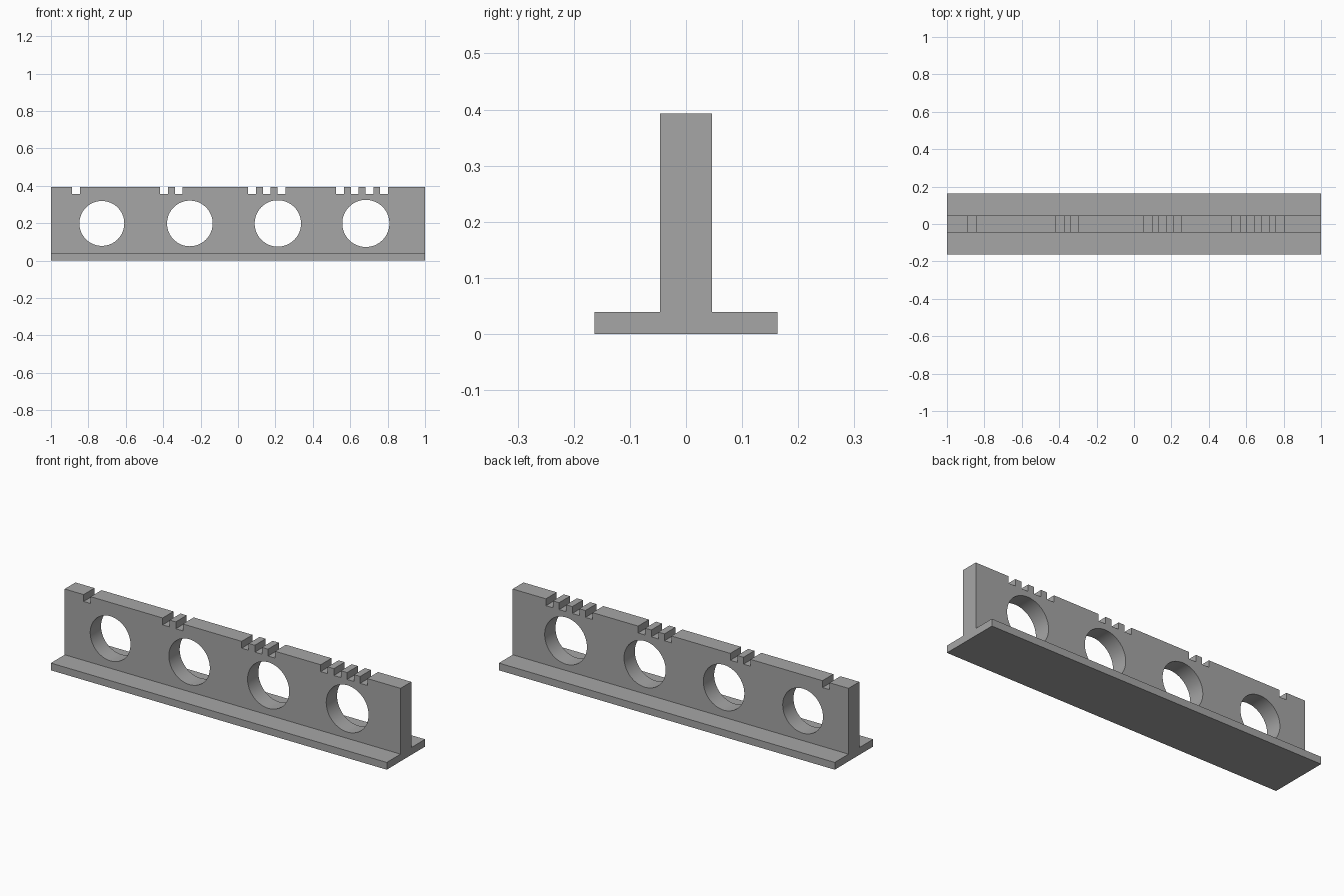
import bpy, bmesh, math
from mathutils import Matrix, Vector

if "Cube" in bpy.data.objects:
    bpy.data.objects.remove(bpy.data.objects["Cube"])

HALF_LEN, TOP = 1.0, 0.393
FLANGE_Y, FLANGE_Z, WEB_Y = 0.163, 0.039, 0.046
PITCH = 0.4705

grey = bpy.data.materials.new("mid grey")
grey.diffuse_color = (0.38, 0.38, 0.38, 1)
grey.use_nodes = True
grey.node_tree.nodes["Principled BSDF"].inputs["Base Color"].default_value = grey.diffuse_color


def add_object(name, bm):
    bmesh.ops.recalc_face_normals(bm, faces=bm.faces)
    mesh = bpy.data.meshes.new(name)
    bm.to_mesh(mesh)
    bm.free()
    mesh.materials.append(grey)
    obj = bpy.data.objects.new(name, mesh)
    bpy.context.collection.objects.link(obj)
    return obj


# Inverted T bar: half profile mirrored in y, extruded along x
half = [(FLANGE_Y, 0), (FLANGE_Y, FLANGE_Z), (WEB_Y, FLANGE_Z), (WEB_Y, TOP)]
profile = half + [(-y, z) for y, z in reversed(half)]
bm = bmesh.new()
face = bm.faces.new([bm.verts.new((-HALF_LEN, y, z)) for y, z in profile])
ext = bmesh.ops.extrude_face_region(bm, geom=[face])
bmesh.ops.translate(bm, vec=(2 * HALF_LEN, 0, 0),
                    verts=[v for v in ext["geom"] if isinstance(v, bmesh.types.BMVert)])
bar = add_object("gauge_bar", bm)

# Cutters: four slightly growing holes, each with one more notch above it
bm = bmesh.new()
for i in range(4):
    radius = 0.12 + 0.002 * i
    bmesh.ops.create_cone(
        bm, cap_ends=True, segments=64, radius1=radius, radius2=radius, depth=0.3,
        matrix=Matrix.Translation((-0.728 + PITCH * i, 0, 0.199)) @ Matrix.Rotation(math.pi / 2, 4, 'X'))
    for j in range(i + 1):
        centre = Vector((-0.866 + PITCH * i + 0.0785 * j, 0, 0.356 + 0.05))
        bmesh.ops.create_cube(
            bm, size=1,
            matrix=Matrix.Translation(centre) @ Matrix.Diagonal((0.042, 0.2, 0.1, 1)))
cutter = add_object("hole_and_notch_cutter", bm)
cutter.hide_render = True

# Cut the bar, then drop the cutter
mod = bar.modifiers.new("cut", 'BOOLEAN')
mod.operation = 'DIFFERENCE'
mod.solver = 'EXACT'
mod.object = cutter
bpy.context.view_layer.objects.active = bar
bar.select_set(True)
bpy.ops.object.modifier_apply(modifier=mod.name)
bpy.data.objects.remove(cutter)

# Smooth hole walls, crisp edges
bpy.ops.object.shade_smooth_by_angle(angle=math.radians(30))
